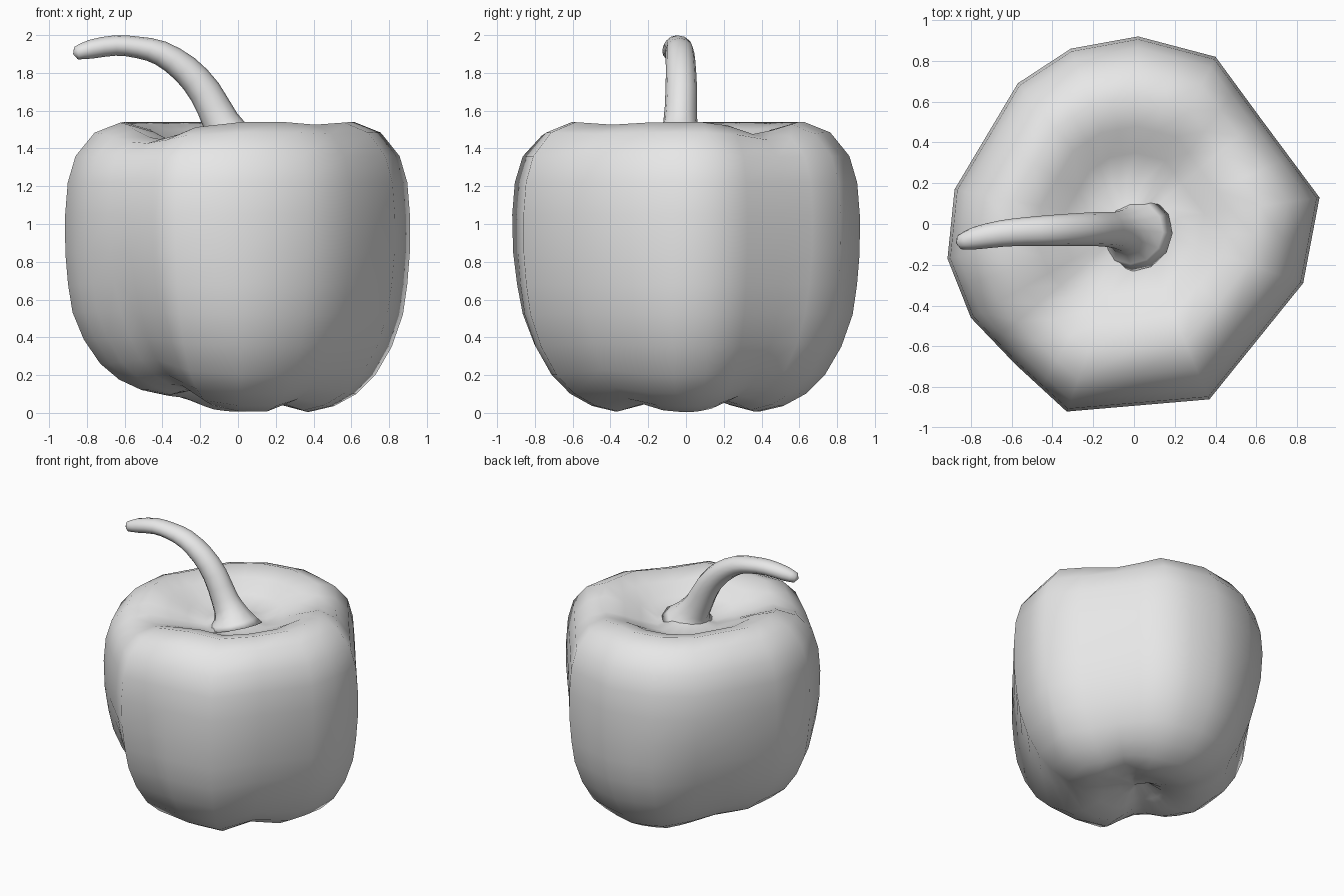
import bpy, bmesh, math
from mathutils import Vector

cube = bpy.data.objects.get("Cube")
if cube:
    bpy.data.objects.remove(cube)

grey = bpy.data.materials.new("plain_grey")
grey.use_nodes = True
grey.diffuse_color = (0.8, 0.8, 0.8, 1)
grey.node_tree.nodes["Principled BSDF"].inputs["Base Color"].default_value = (0.8, 0.8, 0.8, 1)


def skin(name, rings, start, end):
    """Join closed rings of points into a tube, capped by a fan at each end."""
    bm = bmesh.new()
    loops = [[bm.verts.new(p) for p in ring] for ring in rings]
    n = len(loops[0])
    for a, b in zip(loops, loops[1:]):
        for i in range(n):
            j = (i + 1) % n
            bm.faces.new((a[i], a[j], b[j], b[i]))
    for loop, tip in ((loops[0], start), (loops[-1], end)):
        v = bm.verts.new(tip)
        for i in range(n):
            bm.faces.new((loop[i], loop[(i + 1) % n], v))
    bmesh.ops.recalc_face_normals(bm, faces=bm.faces)
    mesh = bpy.data.meshes.new(name)
    bm.to_mesh(mesh)
    bm.free()
    mesh.materials.append(grey)
    mesh.shade_smooth()
    obj = bpy.data.objects.new(name, mesh)
    bpy.context.collection.objects.link(obj)


def bump(angle, centre, width):
    d = (angle - centre + 180) % 360 - 180
    return math.exp(-(d / width) ** 2)


def clamp(x):
    return min(1, max(0, x))


def smooth_path(rows):
    """Insert a rounded midpoint between every pair of rows."""
    rows = [Vector(r) for r in rows]
    result = []
    for i in range(len(rows) - 1):
        a, b = rows[i], rows[i + 1]
        before, after = rows[max(i - 1, 0)], rows[min(i + 2, len(rows) - 1)]
        result += [a, (a + b) * .5625 - (before + after) * .0625]
    return result + [rows[-1]]


# Fruit: faceted plan outline swept down a shoulder-to-base profile
outline = [(.91, .13), (.83, -.29), (.37, -.86), (-.33, -.92), (-.58, -.69),
           (-.80, -.46), (-.915, -.17), (-.88, .17), (-.57, .69), (-.31, .86),
           (.02, .92), (.40, .82), (.62, .52)]
plan = []
for i, p in enumerate(outline):
    a, b = Vector(p), Vector(outline[(i + 1) % len(outline)])
    plan += [a, (a + b) / 2]

profile = [(.12, 1.41), (.24, 1.38), (.38, 1.43), (.52, 1.50), (.68, 1.54),
           (.83, 1.485), (.94, 1.36), (.985, 1.22), (1, 1.05), (1, .85),
           (.985, .68), (.96, .52), (.895, .35), (.80, .2), (.69, .1),
           (.56, .035), (.42, .005), (.27, .04), (.12, .09)]

# Grooves between the lobes: angle, width, side pull, base lift, rim dip
grooves = [(228, 20, .085, .09, .095), (320, 16, .045, .045, .015),
           (42, 17, .03, .06, .065), (138, 24, .08, .04, 0)]

rings = []
for scale, z in profile:
    side = clamp((.95 - z) / .5)
    low = clamp((.6 - z) / .6)
    rim = clamp((z - 1.3) / .22) * clamp(scale / .5) * clamp((1.05 - scale) / .3)
    ring = []
    for p in plan:
        angle = math.degrees(math.atan2(p.y, p.x))
        s, height = scale, z + .09 * low * bump(angle, 185, 42)
        for centre, width, pull, lift, dip in grooves:
            g = bump(angle, centre, width)
            s -= scale * g * pull * side
            height += g * (lift * low * clamp(scale / .4) - dip * rim)
        ring.append((p.x * s, p.y * s, height))
    rings.append(ring)
skin("pepper_body", rings, (0, 0, 1.42), (0, 0, .11))

# Stem: tapering curved tube with a flared foot: x, y, z, thickness, width
path = smooth_path([
    (0, -.045, 1.36, .2, .19), (-.03, -.035, 1.44, .125, .12),
    (-.09, -.03, 1.54, .097, .09), (-.175, -.025, 1.70, .086, .084),
    (-.28, -.027, 1.82, .077, .08), (-.41, -.032, 1.905, .066, .076),
    (-.53, -.037, 1.935, .057, .07), (-.65, -.047, 1.945, .054, .065),
    (-.78, -.07, 1.925, .05, .055), (-.855, -.09, 1.905, .035, .036)])
points = [row.copy().to_tuple()[:3] for row in path]
points = [Vector(p) for p in points]
rings = []
for i, (p, row) in enumerate(zip(points, path)):
    along = (points[min(i + 1, len(points) - 1)] - points[max(i - 1, 0)]).normalized()
    up = along.cross(Vector((0, 1, 0))).normalized()
    across = along.cross(up)
    turns = [math.tau * k / 12 for k in range(12)]
    rings.append([p + up * row[3] * math.cos(t) + across * row[4] * math.sin(t) for t in turns])
skin("stem", rings, points[0], points[-1] + Vector((-.018, -.005, -.005)))
